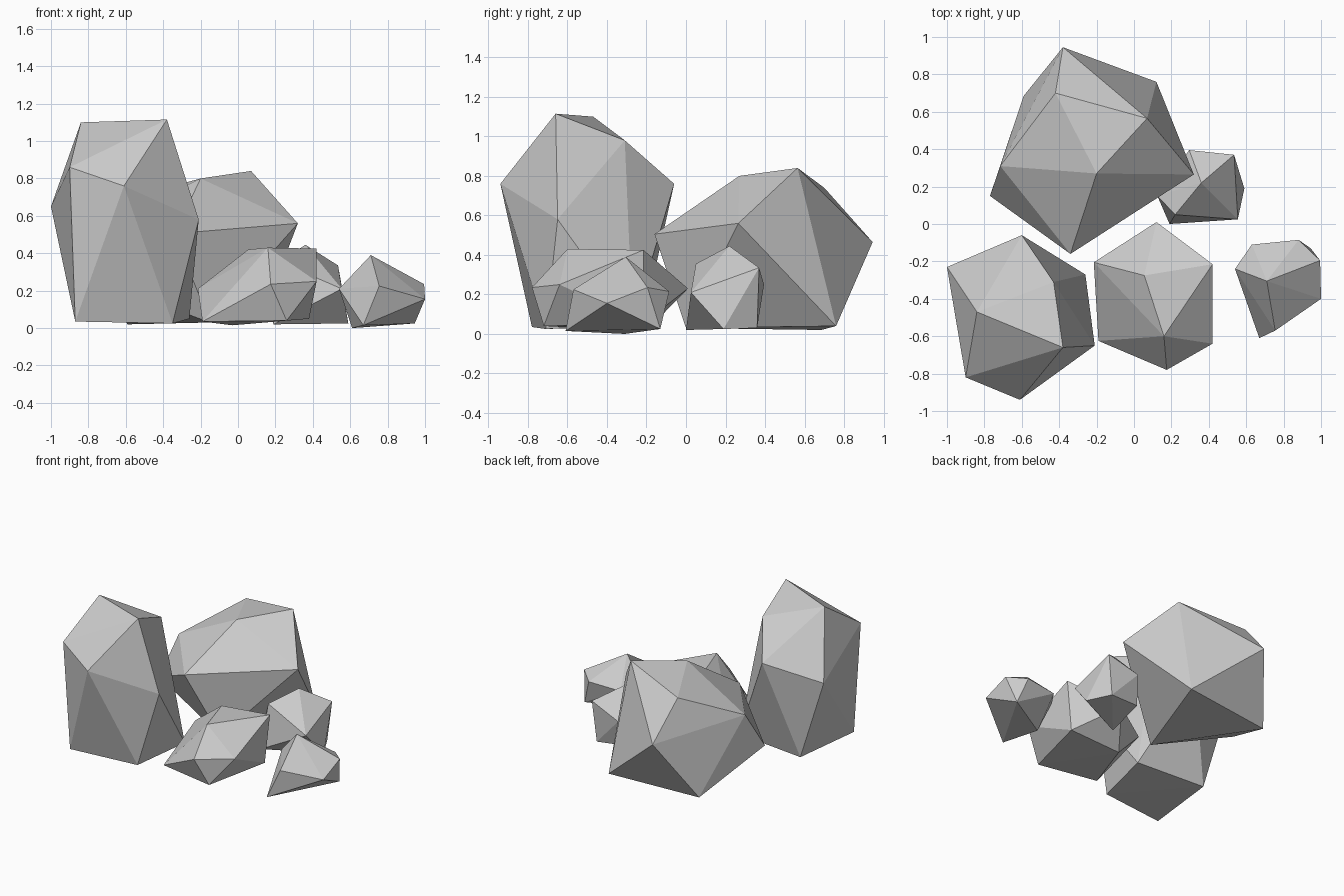
import bpy, bmesh


def rock(name, corners):
    """Faceted boulder: the convex skin around a few corner points."""
    bm = bmesh.new()
    for c in corners:
        bm.verts.new(c)
    res = bmesh.ops.convex_hull(bm, input=bm.verts[:])
    loose = {g for g in res["geom_interior"] + res["geom_unused"]
             if isinstance(g, bmesh.types.BMVert)}
    bmesh.ops.delete(bm, geom=list(loose), context='VERTS')
    bmesh.ops.recalc_face_normals(bm, faces=bm.faces[:])
    mesh = bpy.data.meshes.new(name)
    bm.to_mesh(mesh)
    bm.free()
    obj = bpy.data.objects.new(name, mesh)
    bpy.context.collection.objects.link(obj)
    return obj


# Tall standing boulder: crown, waist, base
rock("tall_rock", [
    (-.84, -.47, 1.10), (-.38, -.66, 1.115), (-.43, -.31, .98), (-.90, -.82, .86),
    (-.61, -.94, .76), (-.60, -.06, .76), (-1.0, -.23, .65), (-.21, -.65, .58),
    (-.87, -.78, .035), (-.35, -.71, .025), (-.26, -.27, .05), (-.81, -.22, .04)])

# Broad boulder at the back
rock("broad_rock", [
    (-.20, .27, .80), (.07, .565, .84), (-.42, .70, .74), (-.38, .945, .465),
    (.32, .265, .56), (-.34, -.16, .505), (-.715, .31, .54), (-.77, .15, .26),
    (.12, .76, .04), (-.59, .685, .02), (-.15, 0, .03)])

# Low flat rock in front
rock("low_rock", [
    (.16, -.60, .43), (.42, -.215, .425), (.055, -.275, .42), (.12, .01, .23),
    (.42, -.64, .25), (.175, -.78, .235), (-.215, -.205, .21), (-.19, -.625, .035),
    (.26, -.72, .04), (.38, -.22, .05), (-.03, -.2, .015)])

# Small rock tucked against the broad one
rock("small_back_rock", [
    (.36, .22, .445), (.535, .37, .335), (.22, .05, .355), (.555, .025, .21),
    (.125, .15, .2), (.295, .395, .25), (.59, .19, .025), (.19, 0, .02),
    (.50, .36, .03), (.25, .33, .05)])

# Small wedge-shaped rock on the right
rock("small_right_rock", [
    (.71, -.305, .39), (.995, -.195, .235), (1, -.40, .155), (.755, -.57, .225),
    (.54, -.24, .21), (.88, -.085, .215), (.63, -.11, .2),
    (.67, -.61, .015), (.945, -.13, .025), (.61, -.31, .0)])
